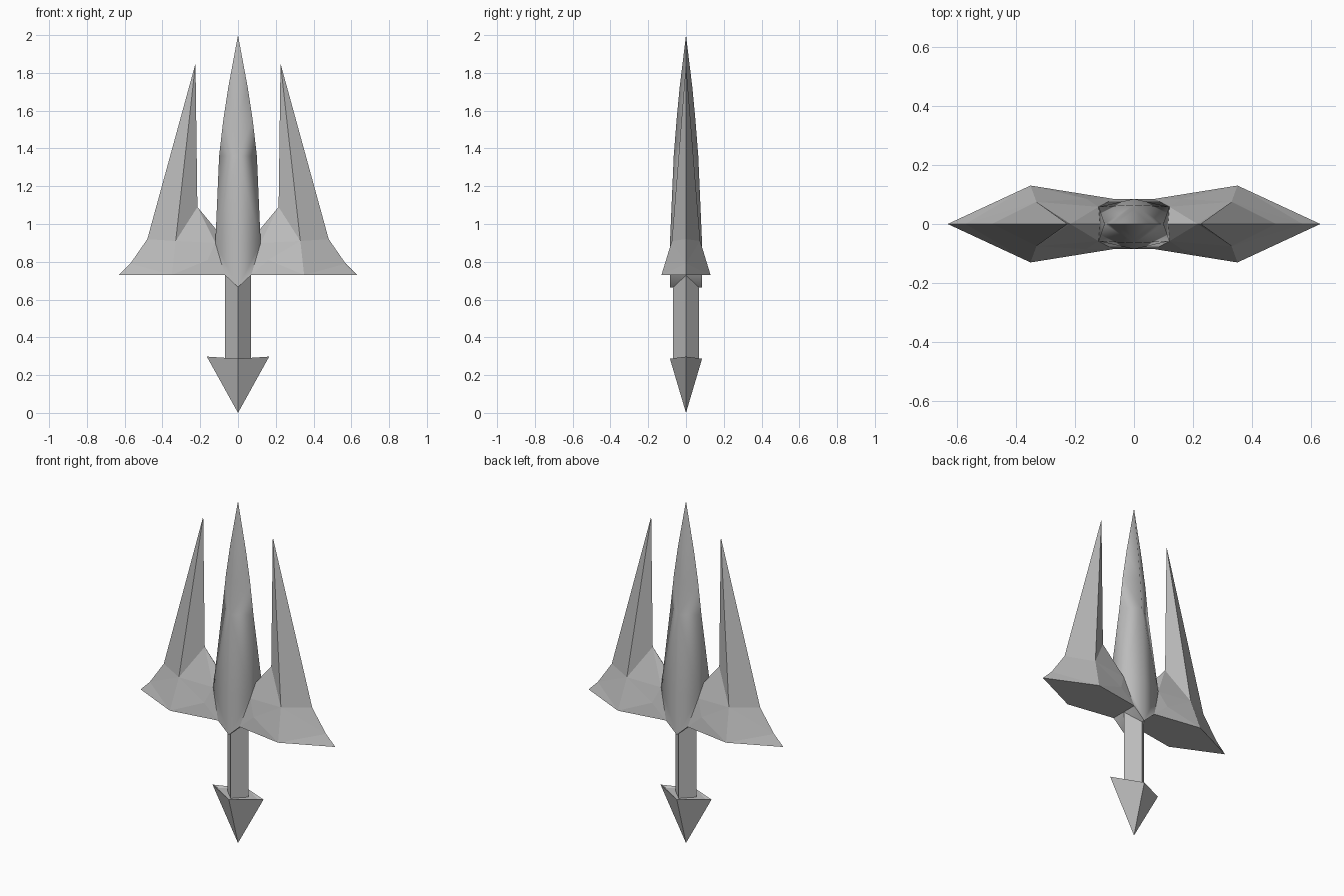
import bpy, bmesh, math

cube = bpy.data.objects.get("Cube")
if cube:
    bpy.data.objects.remove(cube, do_unlink=True)

steel = bpy.data.materials.new("steel_grey")
steel.use_nodes = True
grey = (0.5, 0.5, 0.5, 1)
steel.diffuse_color = grey
steel.node_tree.nodes["Principled BSDF"].inputs["Base Color"].default_value = grey


def build(name, points, faces, smooth=None):
    """Make a closed part from one quarter (+x, -y), mirrored in x and y."""
    bm = bmesh.new()
    for sx in (1, -1):
        for sy in (1, -1):
            verts = {k: bm.verts.new((x * sx, y * sy, z)) for k, (x, y, z) in points.items()}
            for face in faces:
                bm.faces.new([verts[k] for k in face.split()])
    bmesh.ops.remove_doubles(bm, verts=bm.verts, dist=0.0005)
    bmesh.ops.recalc_face_normals(bm, faces=bm.faces)
    mesh = bpy.data.meshes.new(name)
    bm.to_mesh(mesh)
    bm.free()
    mesh.materials.append(steel)
    obj = bpy.data.objects.new(name, mesh)
    bpy.context.collection.objects.link(obj)
    if smooth:
        bpy.ops.object.select_all(action="DESELECT")
        obj.select_set(True)
        bpy.context.view_layer.objects.active = obj
        bpy.ops.object.shade_smooth_by_angle(angle=math.radians(smooth))
    return obj


# Points shared by the centre body and the wings
hub = {
    "low": (0.07, -0.085, 0.73),
    "low_mid": (0.07, 0, 0.73),
    "shoulder": (0.12, -0.058, 0.9),
    "saddle": (0.115, 0, 0.97),
}

# Guard wings with the outer prongs
wing = dict(
    hub,
    tip=(0.63, 0, 0.73),
    notch=(0.57, 0, 0.79),
    outer=(0.48, 0, 0.92),
    ridge=(0.33, -0.075, 0.91),
    inner=(0.215, 0, 1.09),
    point=(0.225, 0, 1.85),
    corner=(0.35, -0.13, 0.73),
    dent=(0.16, -0.085, 0.81),
)
build("guard_and_prongs", wing, [
    "tip notch corner", "notch ridge corner", "notch outer ridge",
    "outer point ridge", "ridge point inner", "ridge inner shoulder",
    "inner saddle shoulder", "ridge shoulder dent", "corner ridge dent",
    "corner dent low", "low dent shoulder",
    "tip corner low low_mid", "low shoulder saddle low_mid",
])

# Centre blade growing out of the hub
blade = dict(
    hub,
    keel=(0, -0.085, 0.665),
    keel_mid=(0, 0, 0.665),
    front0=(0, -0.085, 0.9),
    top=(0, 0, 2),
)
faces = [
    "keel low shoulder front0", "keel low low_mid keel_mid",
    "low shoulder saddle low_mid",
    "front0 shoulder front1", "shoulder side1 front1", "shoulder saddle side1",
]
rings = [(1.36, 0.1, 0.065), (1.55, 0.078, 0.05), (1.72, 0.052, 0.034)]
for i, (z, half_width, half_depth) in enumerate(rings, 1):
    blade[f"side{i}"] = (half_width, 0, z)
    blade[f"front{i}"] = (0, -half_depth, z)
    if i > 1:
        faces.append(f"front{i-1} side{i-1} side{i} front{i}")
faces.append("front3 side3 top")
build("centre_blade", blade, faces, smooth=75)

# Square grip, corner forward
grip = {}
for level, z in (("a", 0.27), ("b", 0.74)):
    grip["side_" + level] = (0.068, 0, z)
    grip["front_" + level] = (0, -0.068, z)
    grip["mid_" + level] = (0, 0, z)
build("grip", grip, [
    "side_a front_a front_b side_b", "mid_a side_a front_a", "mid_b side_b front_b",
])

# Arrow-shaped pommel
pommel = {
    "apex": (0, 0, 0),
    "barb": (0.165, 0, 0.298),
    "step": (0.13, 0, 0.287),
    "front": (0, -0.085, 0.287),
    "mid": (0, 0, 0.287),
}
build("pommel", pommel, ["apex barb front", "barb step front", "step mid front"])
